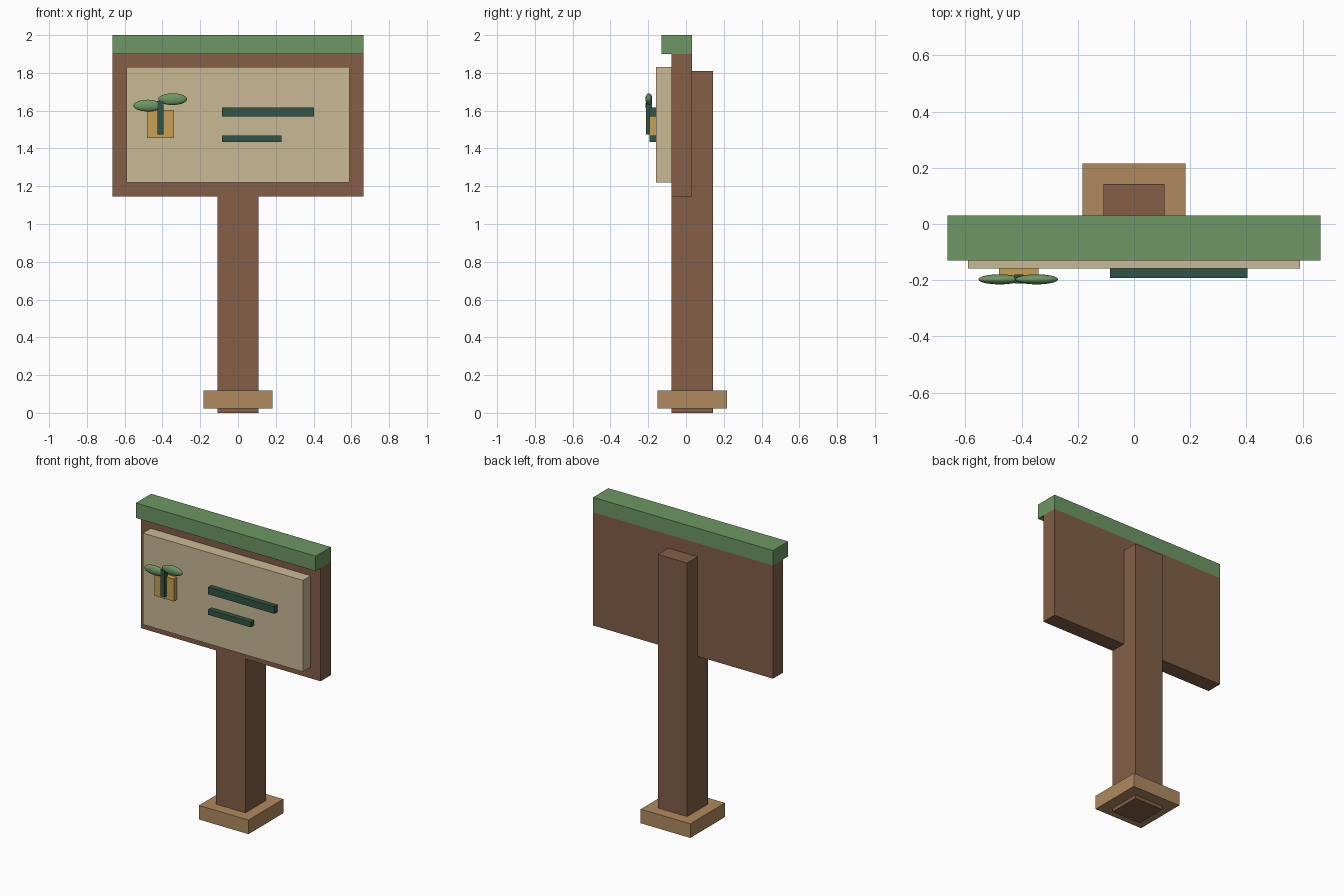
import bpy
from math import radians

default = bpy.data.objects.get("Cube")
if default:
    bpy.data.objects.remove(default, do_unlink=True)


def linear(v):
    v /= 255
    return v / 12.92 if v <= 0.04045 else ((v + 0.055) / 1.055) ** 2.4


def material(name, *rgb):
    mat = bpy.data.materials.new(name)
    colour = [linear(c) for c in rgb] + [1]
    mat.diffuse_color = colour
    mat.use_nodes = True
    shader = next(n for n in mat.node_tree.nodes if n.type == "BSDF_PRINCIPLED")
    shader.inputs["Base Color"].default_value = colour
    shader.inputs["Roughness"].default_value = 0.9
    return mat


def box(name, mat, x, y, z):
    """Box given by its (low, high) range along each axis."""
    spans = (x, y, z)
    bpy.ops.mesh.primitive_cube_add(size=1, location=[(a + b) / 2 for a, b in spans])
    obj = bpy.context.object
    obj.name = name
    obj.scale = [b - a for a, b in spans]
    bpy.ops.object.transform_apply(location=False, rotation=False, scale=True)
    obj.data.materials.append(mat)
    return obj


def leaf(name, mat, x, z, tilt):
    """Flattened ellipsoid leaf."""
    bpy.ops.mesh.primitive_uv_sphere_add(
        segments=20, ring_count=12, radius=1,
        location=(x, -0.197, z), rotation=(0, radians(tilt), 0))
    obj = bpy.context.object
    obj.name = name
    obj.scale = (0.076, 0.018, 0.031)
    bpy.ops.object.transform_apply(location=False, rotation=False, scale=True)
    bpy.ops.object.shade_smooth()
    obj.data.materials.append(mat)
    return obj


wood = material("brown wood", 131, 95, 70)
tan = material("tan wood", 176, 138, 94)
cream = material("cream panel", 202, 185, 148)
green = material("leaf green", 109, 151, 99)
dark = material("dark green", 48, 85, 71)
gold = material("gold", 199, 161, 82)

# Post and foot
box("post", wood, (-0.108, 0.108), (-0.076, 0.142), (0, 1.81))
box("foot_collar", tan, (-0.183, 0.183), (-0.15, 0.216), (0.024, 0.118))

# Board, face panel and top cap
box("sign_board", wood, (-0.664, 0.664), (-0.077, 0.031), (1.145, 1.9))
box("face_panel", cream, (-0.591, 0.591), (-0.159, -0.076), (1.22, 1.83))
box("top_cap", green, (-0.664, 0.664), (-0.129, 0.031), (1.9, 2))

# Raised bars on the panel
box("long_bar", dark, (-0.085, 0.403), (-0.193, -0.158), (1.57, 1.617))
box("short_bar", dark, (-0.085, 0.23), (-0.193, -0.158), (1.433, 1.468))

# Potted sprout emblem
box("emblem_pot", gold, (-0.481, -0.339), (-0.193, -0.158), (1.454, 1.603))
box("sprout_stem", dark, (-0.426, -0.394), (-0.211, -0.18), (1.473, 1.65))
leaf("right_leaf", green, -0.478, 1.627, 0)
leaf("left_leaf", green, -0.346, 1.661, 0)
